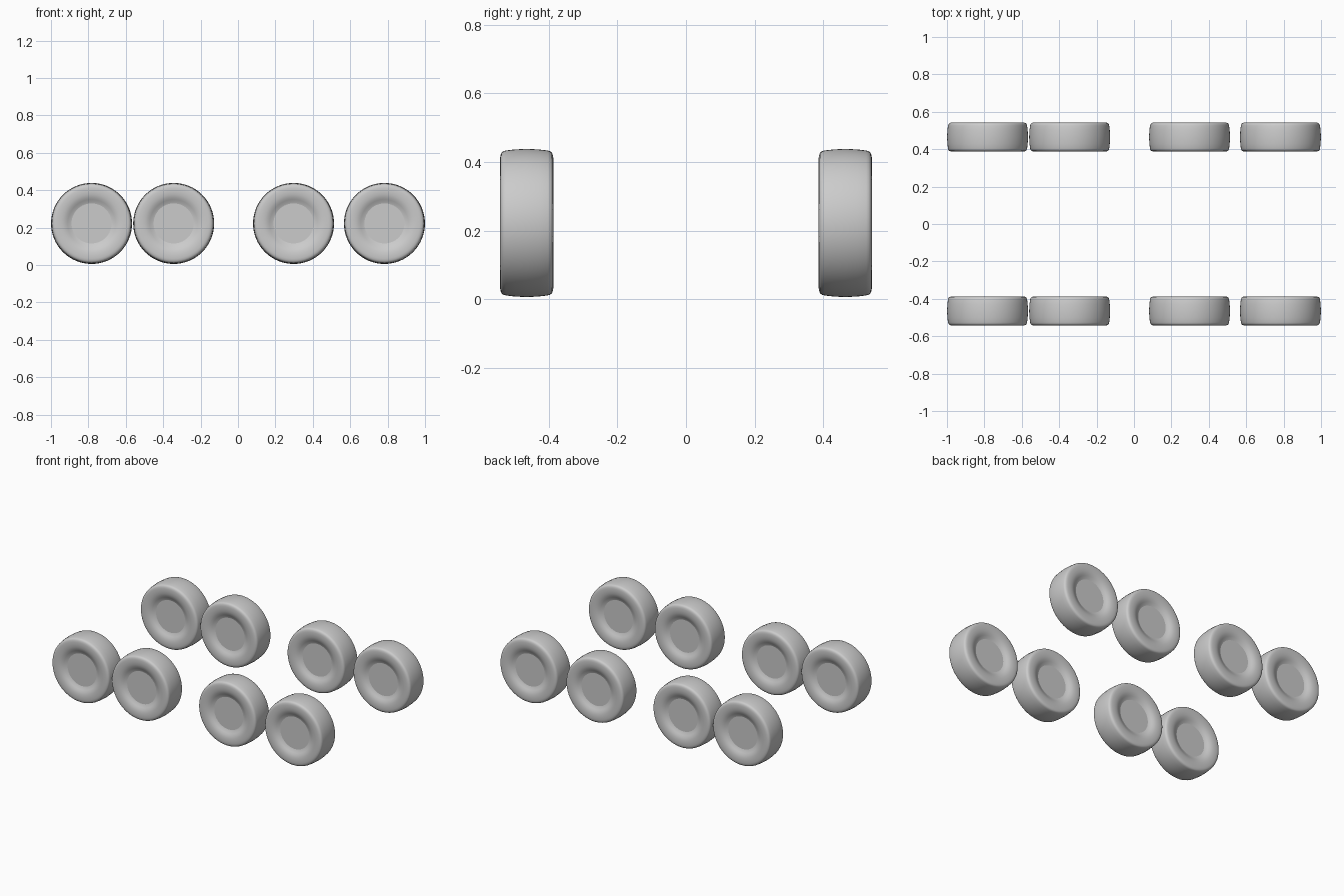
import bpy, bmesh, math

if "Cube" in bpy.data.objects:
    bpy.data.objects.remove(bpy.data.objects["Cube"])

SEG = 64
CENTRE_Z, AXLE_Y = 0.222, 0.465

# half cross-section of the tyre: (radius, offset from the wheel's mid plane)
half = [(0.107, 0.056), (0.116, 0.059), (0.128, 0.066), (0.140, 0.072),
        (0.155, 0.0765), (0.172, 0.078), (0.188, 0.078), (0.198, 0.0765),
        (0.205, 0.0735), (0.209, 0.069), (0.2115, 0.061), (0.2145, 0.036)]
profile = half + [(0.2165, 0.0)] + [(r, -y) for r, y in reversed(half)]


def ring(bm, r, y):
    return [bm.verts.new((r * math.cos(2 * math.pi * i / SEG), y,
                          r * math.sin(2 * math.pi * i / SEG))) for i in range(SEG)]


# wheel: revolved tyre with a flat sunken hub disc on each side
bm = bmesh.new()
rings = [ring(bm, r, y) for r, y in profile]
for a, b in zip(rings, rings[1:]):
    for i in range(SEG):
        j = (i + 1) % SEG
        bm.faces.new((a[i], a[j], b[j], b[i])).smooth = True
for hub in (rings[0], rings[-1]):
    bm.faces.new(hub)
    # crease between hub and tyre
    for i in range(SEG):
        bm.edges.get((hub[i], hub[(i + 1) % SEG])).smooth = False
bmesh.ops.recalc_face_normals(bm, faces=bm.faces[:])
wheel_mesh = bpy.data.meshes.new("wheel")
bm.to_mesh(wheel_mesh)
bm.free()

# four axles, one wheel on each side
for n, x in enumerate((-0.783, -0.344, 0.297, 0.783), 1):
    for side, s in (("front", -1), ("back", 1)):
        wheel = bpy.data.objects.new(f"{side}_wheel_{n}", wheel_mesh)
        wheel.location = (x, s * AXLE_Y, CENTRE_Z)
        bpy.context.collection.objects.link(wheel)
